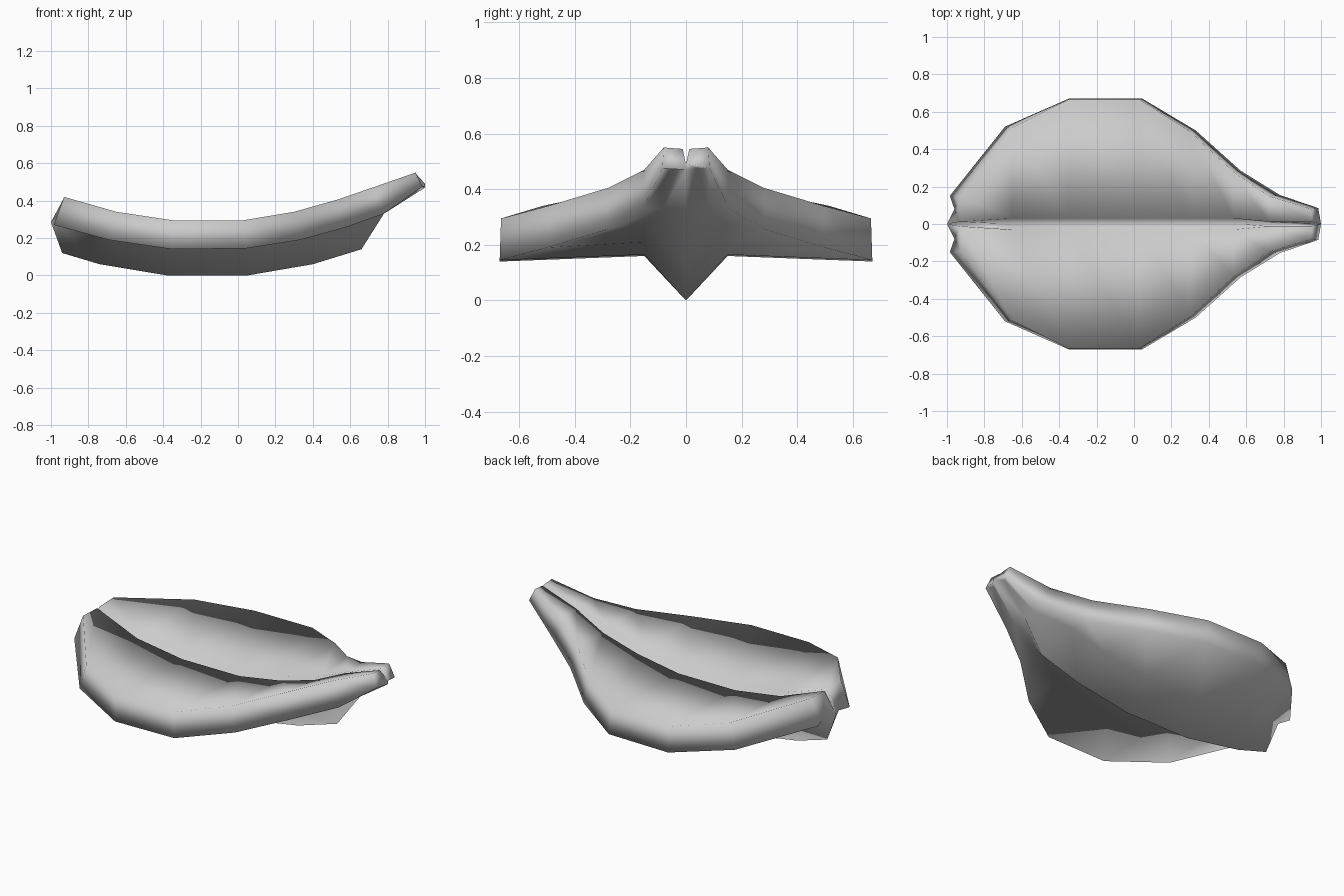
import bpy, bmesh

if "Cube" in bpy.data.objects:
    bpy.data.objects.remove(bpy.data.objects["Cube"])

# Stations along the curved body: middle line (x, z), half width, top rim (x, z), keel (x, z)
STATIONS = [
    (-1.00, .270, .150, -.93, .42, -.94, .12),
    (-.690, .190, .520, -.65, .34, -.74, .06),
    (-.350, .140, .670, -.35, .295, -.38, .00),
    (.045, .145, .670, .03, .295, .05, .00),
    (.330, .190, .500, .30, .34, .40, .06),
    (.570, .255, .285, .53, .405, .66, .14),
    (.780, .330, .155, .72, .47, .78, .33),
    (1.00, .475, .085, .95, .55, 1.00, .47),
]


def half_section(cx, cz, w, tx, tz, kx, kz):
    """Half outline: keel, keel corner, lower rim, upper rim, groove lip, groove bottom."""
    end = abs(cx) > .9
    keel_y = min(.15, w * .53)
    lip_y = .03 if w > .2 else .012
    drop = .025 if w > .2 else .005
    return [
        (kx, 0, kz),
        (cx * (.96 if end else 1), keel_y, cz + (.02 if w > .2 else 0)),
        (cx * (.985 if end else 1), w, cz),
        (tx, w - .005, tz),
        (tx, lip_y, tz - drop),
        (cx, 0, cz + .015),
    ]


bm = bmesh.new()
rings = []
for st in STATIONS:
    half = half_section(*st)
    mirrored = [(x, -y, z) for x, y, z in half[-2:0:-1]]
    rings.append([bm.verts.new(p) for p in half + mirrored])

# Skin between the stations
n = len(rings[0])
for a, b in zip(rings, rings[1:]):
    for i in range(n):
        j = (i + 1) % n
        bm.faces.new((a[i], a[j], b[j], b[i]))

# End caps, one for each half
for r in (rings[0], rings[-1]):
    bm.faces.new(r[:6])
    bm.faces.new(r[5:] + r[:1])

bmesh.ops.triangulate(bm, faces=[f for f in bm.faces if len(f.verts) > 4])
bmesh.ops.recalc_face_normals(bm, faces=bm.faces)
for f in bm.faces:
    f.smooth = True

mesh = bpy.data.meshes.new("split_pod")
bm.to_mesh(mesh)
bm.free()
pod = bpy.data.objects.new("split_pod", mesh)
bpy.context.collection.objects.link(pod)
